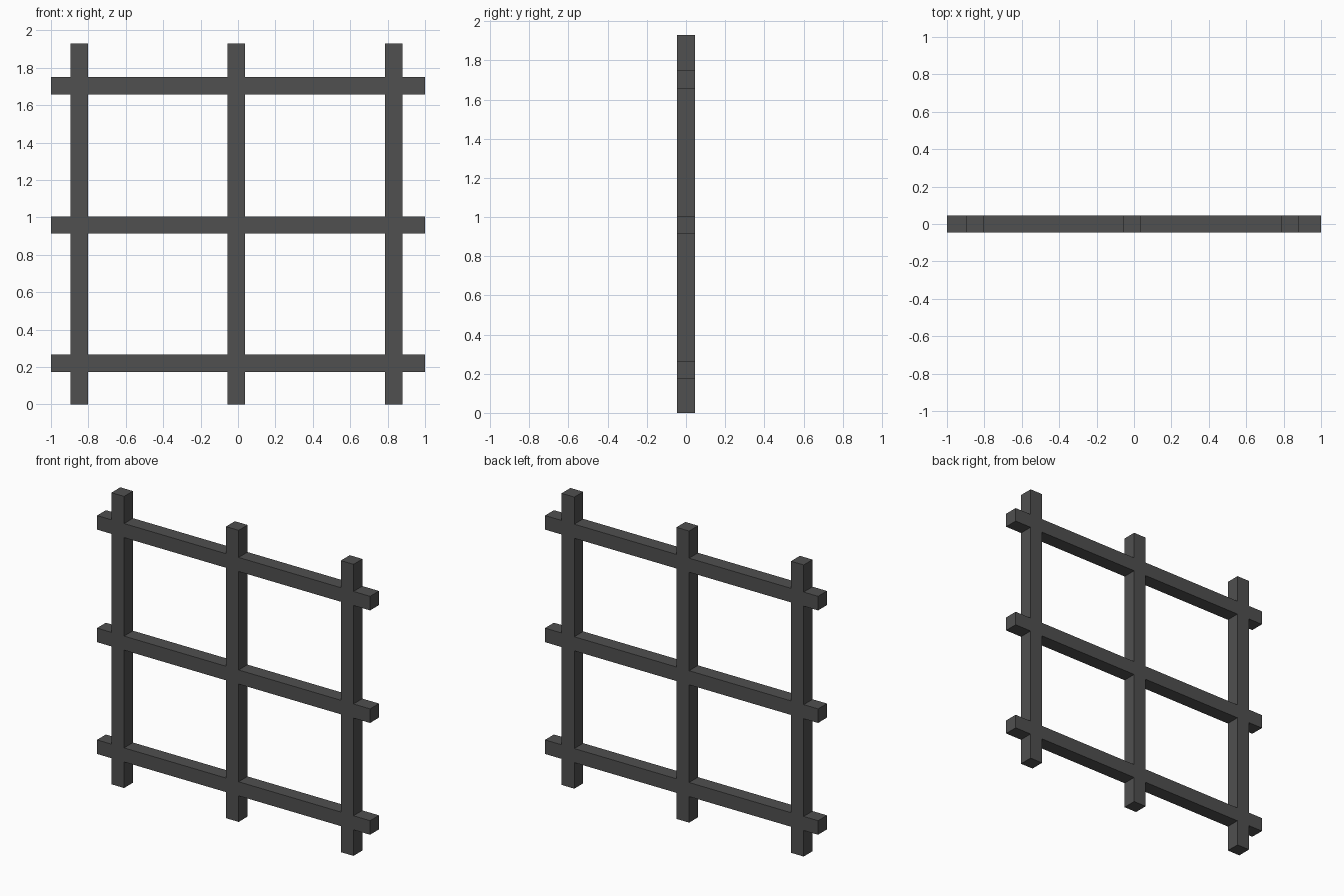
import bpy
import bmesh
from mathutils import Vector

default_cube = bpy.data.objects.get("Cube")
if default_cube:
    bpy.data.objects.remove(default_cube, do_unlink=True)

BAR = 0.093                        # square bar thickness
HEIGHT = 1.93
UPRIGHTS = (-0.848, -0.009, 0.832)  # bar centres along x
RAILS = (0.219, 0.959, 1.704)       # bar centres along z

# Dark metal
metal = bpy.data.materials.new("dark_grey_metal")
metal.use_nodes = True
colour = (0.08, 0.08, 0.08, 1)
metal.diffuse_color = colour
metal.node_tree.nodes["Principled BSDF"].inputs["Base Color"].default_value = colour


def cuts(start, centres, end):
    """Grid lines on both sides of every bar; odd cells are bars."""
    edges = [c + side * BAR / 2 for c in centres for side in (-1, 1)]
    return [start, *edges, end]


# Lattice: fill the cells covered by an upright or a rail, then extrude the depth
xs = cuts(-1, UPRIGHTS, 1)
zs = cuts(0, RAILS, HEIGHT)
bm = bmesh.new()
for i in range(len(xs) - 1):
    for j in range(len(zs) - 1):
        if i % 2 or j % 2:
            corners = ((i, j), (i + 1, j), (i + 1, j + 1), (i, j + 1))
            bm.faces.new([bm.verts.new((xs[a], -BAR / 2, zs[b])) for a, b in corners])
bmesh.ops.remove_doubles(bm, verts=bm.verts, dist=0.0001)

result = bmesh.ops.extrude_face_region(bm, geom=bm.faces[:], use_keep_orig=True)
back = [g for g in result["geom"] if isinstance(g, bmesh.types.BMVert)]
bmesh.ops.translate(bm, verts=back, vec=Vector((0, BAR, 0)))
bmesh.ops.recalc_face_normals(bm, faces=bm.faces)

mesh = bpy.data.meshes.new("bar_lattice")
bm.to_mesh(mesh)
bm.free()
mesh.materials.append(metal)
lattice = bpy.data.objects.new("bar_lattice", mesh)
bpy.context.collection.objects.link(lattice)
